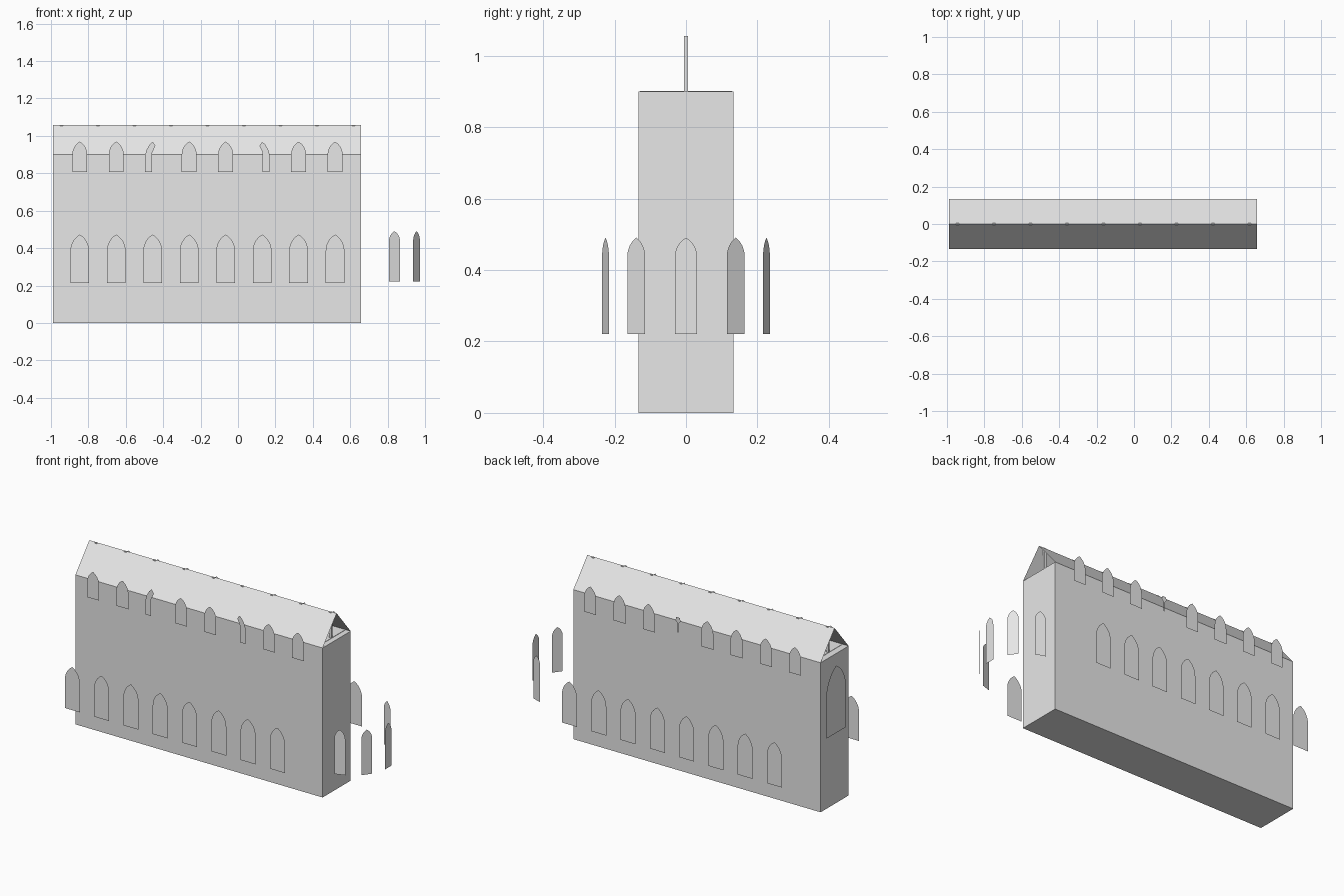
import bpy, math

if "Cube" in bpy.data.objects:
    bpy.data.objects.remove(bpy.data.objects["Cube"])

stone = bpy.data.materials.new("pale_grey_stone")
stone.diffuse_color = (0.8, 0.8, 0.8, 1)
stone.use_nodes = True
stone.node_tree.nodes["Principled BSDF"].inputs["Base Color"].default_value = stone.diffuse_color

X0, X1, HALF_W = -0.99, 0.657, 0.133      # nave extents
EAVES, RIDGE = 0.90, 1.058
BAY = 0.195


def mesh_object(name, verts, faces):
    me = bpy.data.meshes.new(name)
    me.from_pydata(verts, [], faces)
    me.materials.append(stone)
    ob = bpy.data.objects.new(name, me)
    bpy.context.collection.objects.link(ob)
    return ob


def box(name, lo, hi):
    v = [(x, y, z) for x in (lo[0], hi[0]) for y in (lo[1], hi[1]) for z in (lo[2], hi[2])]
    f = [(0, 1, 3, 2), (4, 6, 7, 5), (0, 4, 5, 1), (2, 3, 7, 6), (0, 2, 6, 4), (1, 5, 7, 3)]
    return mesh_object(name, v, f)


def lancet(half, bottom, spring, n=6):
    """Outline of an equilateral pointed arch as (u, z), counter-clockwise."""
    arc = [(-half + 2 * half * math.cos(t), spring + 2 * half * math.sin(t))
           for t in (math.pi / 3 * i / n for i in range(n + 1))]
    left = [(-u, z) for u, z in reversed(arc[:-1])]
    return [(-half, bottom), (half, bottom)] + arc + left


def pane(name, outline, x, y, degrees):
    """Flat pane at x, y facing the given compass direction."""
    a = math.radians(degrees)
    verts = [(x - math.sin(a) * u, y + math.cos(a) * u, z) for u, z in outline]
    mesh_object(name, verts, [range(len(verts))])


# nave walls
box("nave_walls", (X0, -HALF_W, 0), (X1, HALF_W, EAVES))

# open-ended gable roof
mesh_object("roof",
            [(X0, -HALF_W, EAVES), (X1, -HALF_W, EAVES), (X1, 0, RIDGE),
             (X0, 0, RIDGE), (X1, HALF_W, EAVES), (X0, HALF_W, EAVES)],
            [(0, 1, 2, 3), (3, 2, 4, 5)])

# roof posts and tie beams between bays
for i in range(9):
    x = -0.943 + BAY * i
    box("roof_post", (x - 0.008, -0.005, EAVES), (x + 0.008, 0.005, RIDGE - 0.002))
    box("tie_beam", (x - 0.008, -HALF_W + 0.004, EAVES - 0.01), (x + 0.008, HALF_W - 0.004, EAVES + 0.002))

# aisle and upper windows along both sides
aisle = lancet(0.05, 0.213, 0.386)
upper = lancet(0.04, 0.808, 0.90)
# partly broken upper windows
sliver = [(-0.04, 0.808), (-0.003, 0.808), (-0.003, 0.91), (0.014, 0.947),
          (0, 0.969), (-0.017, 0.953), (-0.033, 0.925), (-0.04, 0.90)]
mirrored = [(-u, z) for u, z in reversed(sliver)]
knob = [(-0.004, 0.85), (0.004, 0.85), (0.004, 0.905), (0.017, 0.92),
        (0.012, 0.94), (-0.012, 0.94), (-0.017, 0.92), (-0.004, 0.905)]
for i in range(8):
    x = -0.846 + BAY * i
    for side in (-1, 1):
        pane("aisle_window", aisle, x, side * 0.367, side * 90)
        shape = upper
        if side < 0:
            shape = {2: sliver, 5: mirrored}.get(i, upper)
        elif i == 4:
            shape = knob
        pane("upper_window", shape, x, side * 0.17, side * 90)

# five windows around the east apse
apse = lancet(0.031, 0.221, 0.437)
for deg in (-72, -36, 0, 36, 72):
    a = math.radians(deg)
    pane("apse_window", apse, 0.763 + 0.237 * math.cos(a), 0.237 * math.sin(a), deg)

# large west window
pane("west_window", lancet(0.094, 0.43, 0.673), -1.0, 0, 180)
